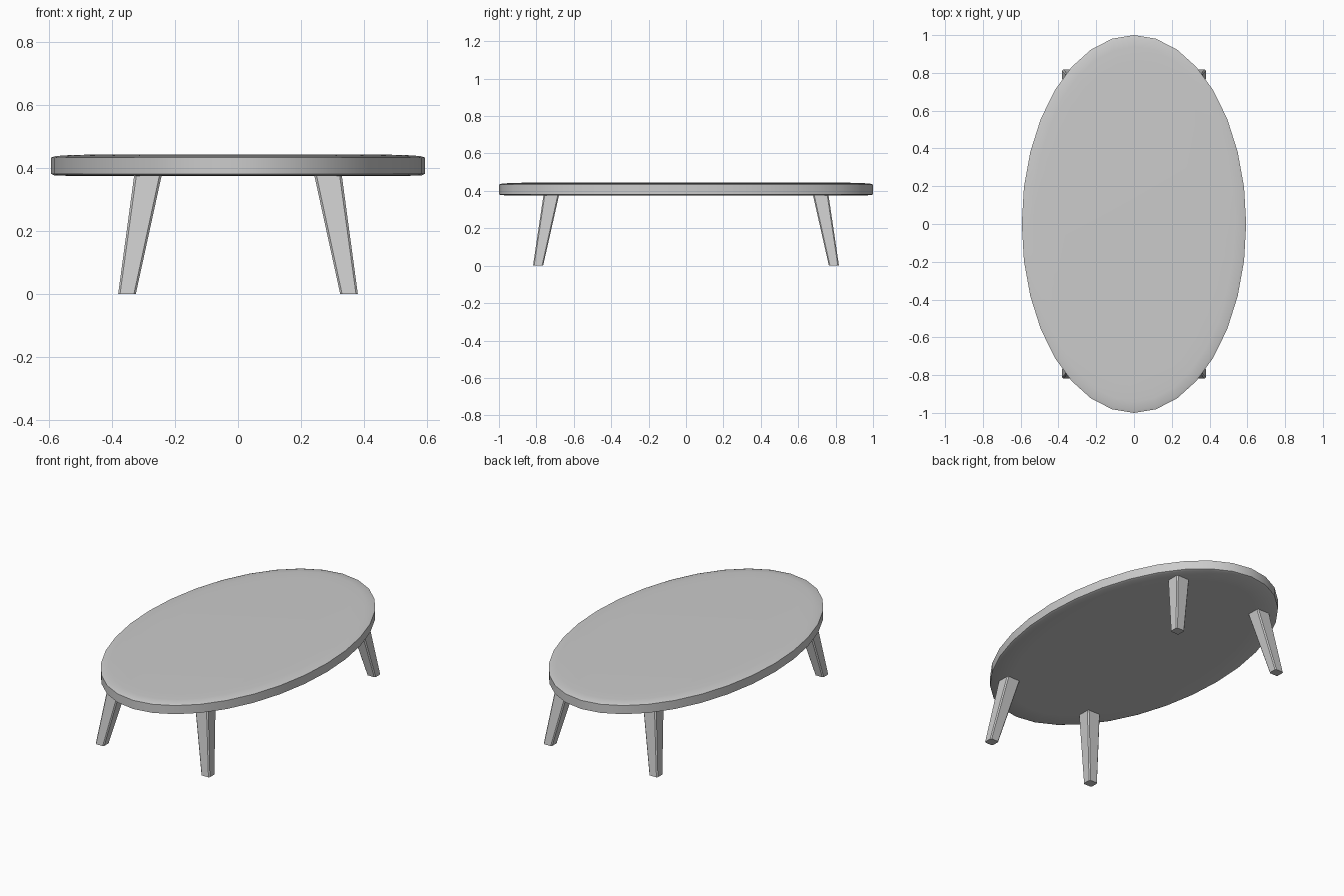
import bpy, bmesh, math

if "Cube" in bpy.data.objects:
    bpy.data.objects.remove(bpy.data.objects["Cube"])

SEGMENTS = 32


def make_object(name, bm):
    bmesh.ops.recalc_face_normals(bm, faces=bm.faces)
    mesh = bpy.data.meshes.new(name)
    bm.to_mesh(mesh)
    bm.free()
    obj = bpy.data.objects.new(name, mesh)
    bpy.context.collection.objects.link(obj)
    bpy.ops.object.select_all(action='DESELECT')
    obj.select_set(True)
    bpy.context.view_layer.objects.active = obj
    bpy.ops.object.shade_smooth_by_angle(angle=math.radians(35))
    return obj


def loft(bm, rings):
    loops = [[bm.verts.new(p) for p in ring] for ring in rings]
    n = len(loops[0])
    for a, b in zip(loops, loops[1:]):
        for i in range(n):
            j = (i + 1) % n
            bm.faces.new((a[i], a[j], b[j], b[i]))
    bm.faces.new(loops[0][::-1])
    bm.faces.new(loops[-1])


# Oval tabletop: (inset from rim, z), with gently eased edges
def oval(inset, z):
    return [((0.594 - inset) * math.cos(t), (1.0 - inset) * math.sin(t), z)
            for t in (2 * math.pi * i / SEGMENTS for i in range(SEGMENTS))]


bm = bmesh.new()
loft(bm, [oval(*p) for p in ((0.12, 0.375), (0.012, 0.377), (0.0, 0.382),
                             (0.0, 0.434), (0.015, 0.439), (0.06, 0.442),
                             (0.14, 0.444))])
make_object("tabletop", bm)


# Splayed, tapered legs with chamfered corners
def leg_ring(cx, cy, hx, hy, c, z, sx, sy):
    pts = ((hx, hy - c), (hx - c, hy), (c - hx, hy), (-hx, hy - c),
           (-hx, c - hy), (c - hx, -hy), (hx - c, -hy), (hx, c - hy))
    return [(sx * (cx + x), sy * (cy + y), z) for x, y in pts]


for side, sx in (("left", -1), ("right", 1)):
    for end, sy in (("front", -1), ("back", 1)):
        bm = bmesh.new()
        loft(bm, [leg_ring(0.353, 0.791, 0.028, 0.027, 0.006, 0.0, sx, sy),
                  leg_ring(0.285, 0.719, 0.044, 0.042, 0.007, 0.385, sx, sy)])
        make_object(f"{end}_{side}_leg", bm)
